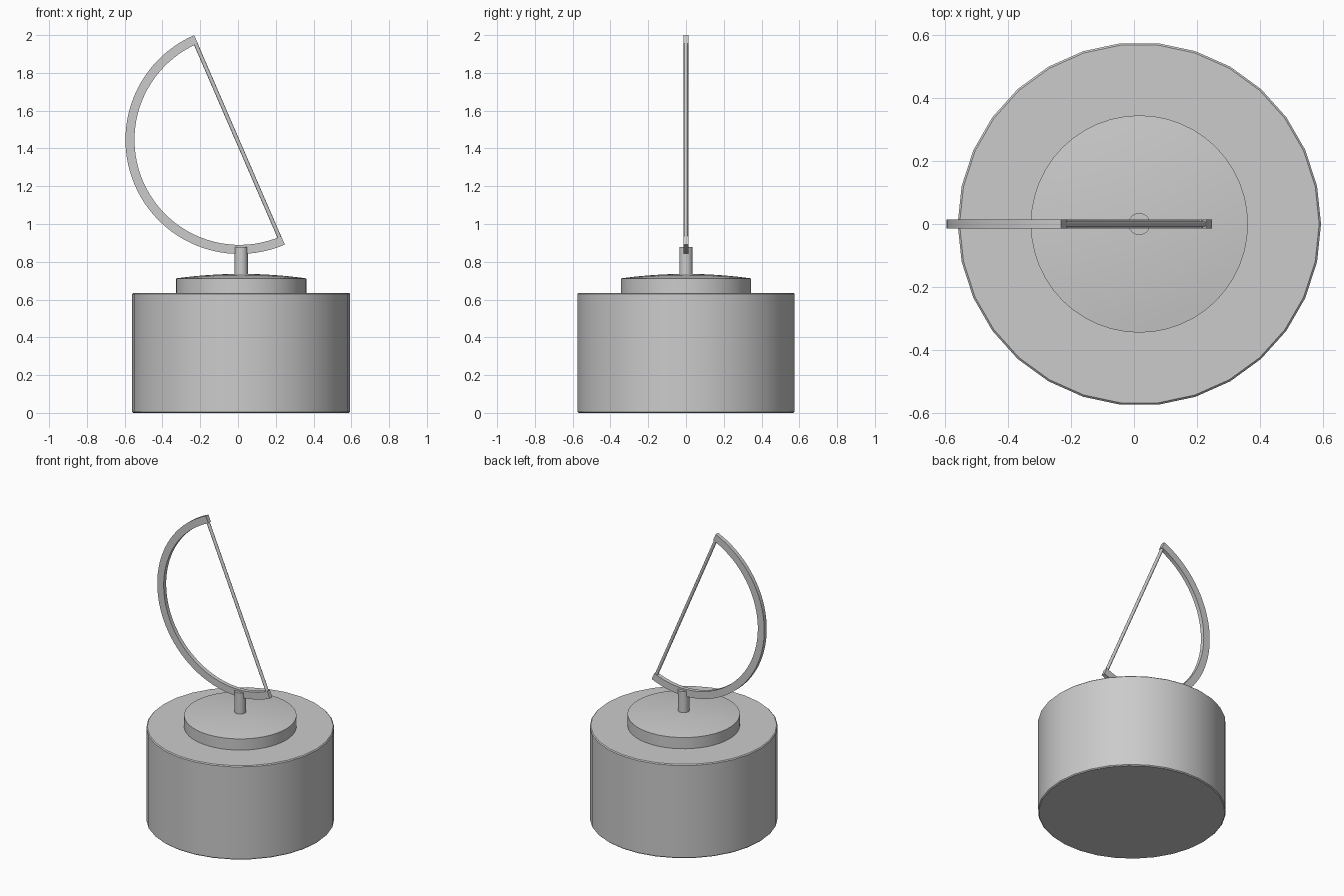
import bpy, bmesh, math
from mathutils import Vector

if "Cube" in bpy.data.objects:
    bpy.data.objects.remove(bpy.data.objects["Cube"])

AXIS_X = 0.017                      # axis of base, plate and post


def finish(name, bm):
    bmesh.ops.remove_doubles(bm, verts=bm.verts, dist=1e-5)
    bmesh.ops.recalc_face_normals(bm, faces=bm.faces)
    me = bpy.data.meshes.new(name)
    bm.to_mesh(me)
    bm.free()
    ob = bpy.data.objects.new(name, me)
    bpy.context.collection.objects.link(ob)
    bpy.ops.object.select_all(action='DESELECT')
    bpy.context.view_layer.objects.active = ob
    ob.select_set(True)
    bpy.ops.object.shade_smooth_by_angle(angle=math.radians(30))
    return ob


def lathe(name, profile, sides):
    """Revolve (radius, height) points around z; end rings are capped."""
    bm = bmesh.new()
    rings = []
    for r, z in profile:
        rings.append([bm.verts.new((AXIS_X + r * math.cos(a), r * math.sin(a), z))
                      for a in (math.tau * i / sides for i in range(sides))])
    for lo, hi in zip(rings, rings[1:]):
        for i in range(sides):
            j = (i + 1) % sides
            bm.faces.new((lo[i], lo[j], hi[j], hi[i]))
    bm.faces.new(rings[0])
    bm.faces.new(rings[-1])
    return finish(name, bm)


# Drum base with a fine bevelled rim
R = 0.577
lathe("drum_base", [(R - 0.006, 0), (R, 0.006), (R, 0.63), (R - 0.006, 0.636)], 30)

# Plate with a shallow domed top
P = 0.345
dome = [(P * k, 0.712 + 0.024 * (1 - k * k)) for k in (1, 0.85, 0.7, 0.5, 0.3, 0.1)]
lathe("domed_plate", [(P, 0.63)] + dome, 48)

# Post
lathe("post", [(0.035, 0.72), (0.035, 0.878)], 24)

# Semicircular bow of rectangular section, tilted in the xz plane
CX, CZ = 0.008, 1.4455
R_OUT, R_IN, HALF_Y = 0.604, 0.556, 0.0135
START = math.radians(113.4)
STEPS = 48
bm = bmesh.new()
sections = []
for i in range(STEPS + 1):
    a = START + math.pi * i / STEPS
    sections.append([bm.verts.new((CX + r * math.cos(a), y, CZ + r * math.sin(a)))
                     for r, y in ((R_IN, -HALF_Y), (R_OUT, -HALF_Y),
                                  (R_OUT, HALF_Y), (R_IN, HALF_Y))])
for s, t in zip(sections, sections[1:]):
    for k in range(4):
        n = (k + 1) % 4
        bm.faces.new((s[k], s[n], t[n], t[k]))
bm.faces.new(sections[0])
bm.faces.new(sections[-1])
finish("bow_arc", bm)

# Straight rod joining the bow ends, set just inside the end faces
along = Vector((math.cos(START), 0, math.sin(START)))
inward = Vector((-along.z, 0, along.x))
bm = bmesh.new()
bmesh.ops.create_cone(bm, cap_ends=True, segments=16, radius1=0.0105,
                      radius2=0.0105, depth=2 * R_IN + 0.01)
bm.transform(along.to_track_quat('Z', 'Y').to_matrix().to_4x4())
bmesh.ops.translate(bm, verts=bm.verts, vec=Vector((CX, 0, CZ)) + inward * 0.011)
finish("chord_rod", bm)
